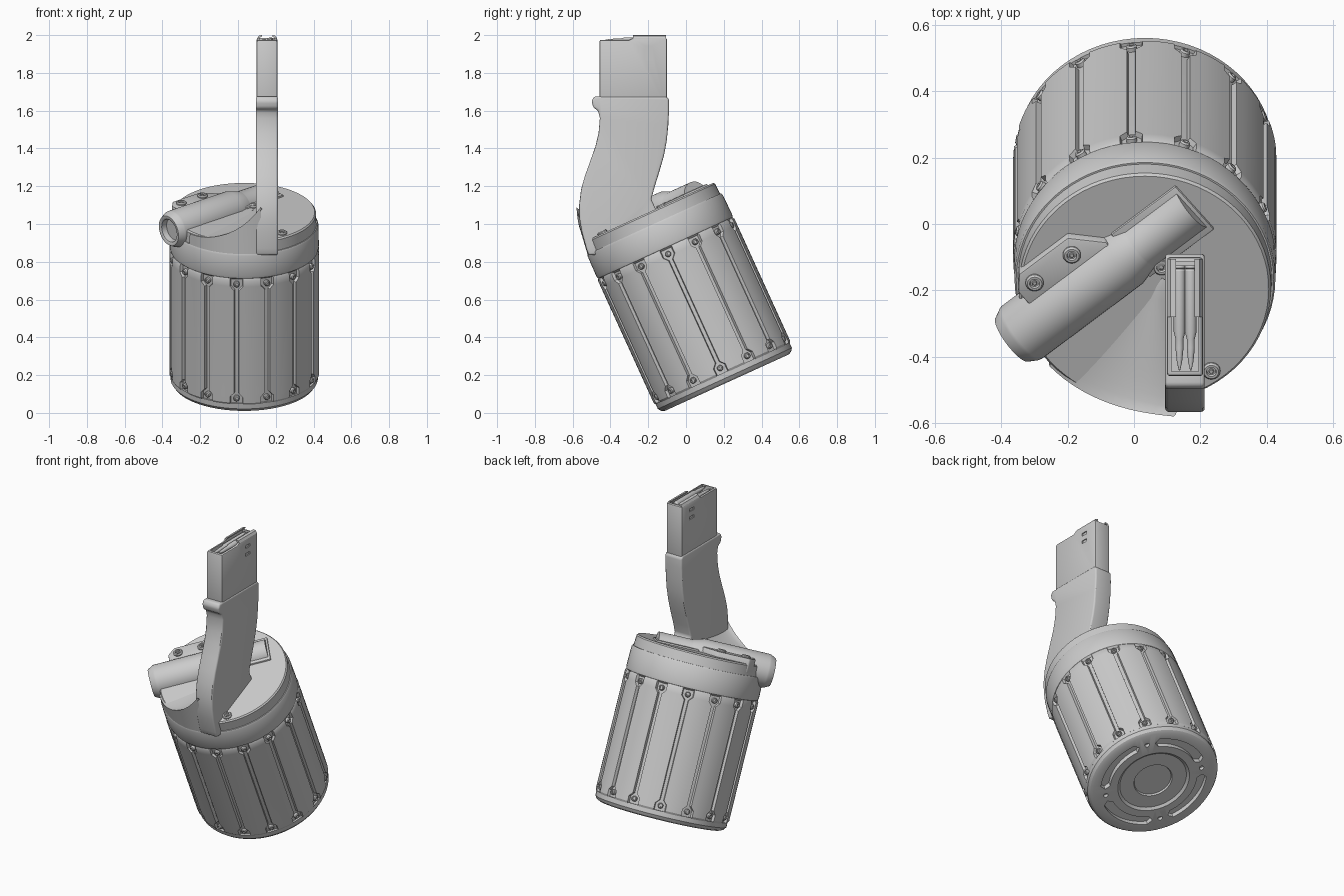
import bpy, bmesh
from math import sin, cos, pi, radians, sqrt, atan2
from mathutils import Matrix, Vector

if "Cube" in bpy.data.objects:
    bpy.data.objects.remove(bpy.data.objects["Cube"])

# tilted drum frame: local z runs up the drum axis
DRUM = Matrix.Translation((0.033, 0.216, 0.16)) @ Matrix.Rotation(radians(24.5), 4, 'X')
ID = Matrix.Identity(4)
cutters = []


def make(name, bm, M=ID):
    bmesh.ops.recalc_face_normals(bm, faces=bm.faces[:])
    me = bpy.data.meshes.new(name)
    bm.to_mesh(me)
    bm.free()
    me.transform(M)
    ob = bpy.data.objects.new(name, me)
    bpy.context.collection.objects.link(ob)
    return ob


def loft(name, rings, M=ID, caps=True):
    bm = bmesh.new()
    rows = [[bm.verts.new(p) for p in ring] for ring in rings]
    n = len(rows[0])
    for a, b in zip(rows, rows[1:]):
        for i in range(n):
            bm.faces.new((a[i], a[(i + 1) % n], b[(i + 1) % n], b[i]))
    if caps:
        bm.faces.new(rows[0])
        bm.faces.new(rows[-1])
    return make(name, bm, M)


def lathe(name, profile, M=ID, n=72):
    return loft(name, [[(r * cos(2 * pi * i / n), r * sin(2 * pi * i / n), h)
                        for i in range(n)] for r, h in profile], M)


def prism(name, pts, lo, hi, M=ID, axis='Z'):
    put = (lambda a, b, c: (c, a, b)) if axis == 'X' else (lambda a, b, c: (a, b, c))
    return loft(name, [[put(a, b, c) for a, b in pts] for c in (lo, hi)], M)


def box(name, lo, hi, M=ID):
    return prism(name, [(lo[0], lo[1]), (hi[0], lo[1]), (hi[0], hi[1]), (lo[0], hi[1])], lo[2], hi[2], M)


def bevel(ob, w, seg=2, angle=40):
    m = ob.modifiers.new("bevel", 'BEVEL')
    m.width, m.segments, m.limit_method, m.angle_limit = w, seg, 'ANGLE', radians(angle)


def cut(ob, cutter):
    cutter.hide_render = True
    cutters.append(cutter)
    m = ob.modifiers.new("cut", 'BOOLEAN')
    m.operation, m.object, m.solver = 'DIFFERENCE', cutter, 'EXACT'


# base plate with stepped face, curved slots and small holes
base = lathe("base_plate", [(0.11, 0.022), (0.115, 0.012), (0.20, 0.012), (0.215, 0.0), (0.36, 0.0),
                            (0.378, 0.008), (0.39, 0.025), (0.39, 0.055)], DRUM)
for k in range(4):
    c, w, span = k * pi / 2, 0.028, radians(31)
    pts = [(0.29 + w, c - span + 2 * span * i / 12) for i in range(13)]
    pts += [(0.29 - w, c + span - 2 * span * i / 12) for i in range(13)]
    outline = [(r * cos(a), r * sin(a)) for r, a in pts]
    for (i0, i1, ca, s) in ((12, 13, c + span, 1), (25, 0, c - span, -1)):
        tip = ((0.29) * cos(ca + s * 0.08), 0.29 * sin(ca + s * 0.08))
        outline.insert(13 if s == 1 else len(outline), tip)
    cut(base, prism("slot_cutter", outline, -0.05, 0.028, DRUM))
    a = c + pi / 4
    spot = Matrix.Translation((0.29 * cos(a), 0.29 * sin(a), 0))
    cut(base, lathe("hole_cutter", [(0.014, -0.05), (0.014, 0.02)], DRUM @ spot, 16))

# fifteen-panel drum: grooves widen into notches at both ends
rings = []
for h, half, R in ((0.05, 5.0, 0.39), (0.062, 5.0, 0.397), (0.095, 5.0, 0.397), (0.118, 1.9, 0.397),
                   (0.715, 1.9, 0.397), (0.738, 5.0, 0.397), (0.772, 5.0, 0.397), (0.785, 5.0, 0.39)):
    ring = []
    for k in range(15):
        g = -96 + 24 * k
        section = [(g - half, R), (g - half + 0.5, 0.38), (g + half - 0.5, 0.38), (g + half, R)]
        section += [(g + half + (24 - 2 * half) * i / 5, R) for i in range(1, 5)]
        ring += [(r * cos(radians(a)), r * sin(radians(a)), h) for a, r in section]
    rings.append(ring)
loft("drum_panels", rings, DRUM)

# rivets in the notches
for k in range(15):
    for h in (0.085, 0.748):
        M = DRUM @ Matrix.Rotation(radians(-96 + 24 * k), 4, 'Z') @ Matrix.Translation((0.372, 0, h)) \
            @ Matrix.Rotation(pi / 2, 4, 'Y')
        lathe("panel_rivet", [(0.016, 0), (0.016, 0.02), (0.012, 0.025), (0.007, 0.025), (0.006, 0.019)], M, 14)

# upper ring and lid
lathe("upper_ring", [(0.38, 0.775), (0.392, 0.785), (0.395, 0.80), (0.393, 0.915), (0.388, 0.925), (0.37, 0.925)], DRUM)
lathe("lid", [(0.383, 0.92), (0.38, 0.984), (0.373, 0.992), (0.36, 0.992)], DRUM)

# winding tube lying across the lid
a = atan2(0.445, 0.542)
TUBE = DRUM @ Matrix.Translation((-0.40, -0.18, 0.965)) @ Matrix.Rotation(a, 4, 'Z') @ Matrix.Rotation(pi / 2, 4, 'Y')
lathe("winding_tube", [(0.06, 0.035), (0.063, 0.004), (0.07, 0.0), (0.082, 0.0), (0.098, 0.03), (0.1, 0.04),
                       (0.1, 0.43), (0.082, 0.495), (0.08, 0.50), (0.08, 0.70)], TUBE, 48)

# seat around the narrow tube end, and the bracket beside the tube (x along tube)
ALONG = DRUM @ Matrix.Translation((-0.40, -0.18, 0)) @ Matrix.Rotation(a, 4, 'Z')
bevel(box("tube_seat", (0.46, -0.092, 0.95), (0.712, 0.092, 1.002), ALONG), 0.005)
bevel(prism("tube_bracket", [(0.13, 0.0), (0.13, 0.13), (0.17, 0.175), (0.36, 0.175), (0.44, 0.09), (0.44, 0.0)],
            0.94, 1.025, ALONG), 0.006)


# recessed-head screws
def screw(M):
    lathe("lid_screw", [(0.027, -0.01), (0.027, 0.006), (0.022, 0.012), (0.015, 0.012), (0.013, 0.003)], M, 24)
    lathe("screw_core", [(0.008, 0.0), (0.008, 0.008), (0.006, 0.01)], M, 6)


for x in (0.19, 0.335):
    screw(ALONG @ Matrix.Translation((x, 0.125, 1.025)))
for x, y in ((0.2, -0.27), (0.05, 0.075)):
    screw(DRUM @ Matrix.Translation((x, y, 0.992)))

# curved neck with collar lip, profile in y-z
profile = [(-0.455, 1.675), (-0.487, 1.675), (-0.50, 1.65), (-0.49, 1.615), (-0.465, 1.60), (-0.456, 1.56),
           (-0.463, 1.48), (-0.48, 1.41), (-0.508, 1.33), (-0.535, 1.255), (-0.556, 1.18), (-0.566, 1.10),
           (-0.564, 1.03), (-0.552, 0.96), (-0.528, 0.87), (-0.515, 0.835), (-0.44, 0.84), (-0.13, 1.02),
           (-0.165, 1.09), (-0.184, 1.13), (-0.165, 1.2), (-0.14, 1.28), (-0.116, 1.365), (-0.102, 1.44),
           (-0.094, 1.52), (-0.09, 1.60), (-0.09, 1.66), (-0.105, 1.675)]
bevel(prism("curved_neck", profile, 0.094, 0.213, ID, 'X'), 0.014, 3)

# flared fairing from the neck down to the tube
N = 12
bm = bmesh.new()
grid = []
for j in range(N + 1):
    s = j / N
    L = Vector((0.03 - 0.32 * s, 0.04 - 0.30 * s))
    Q = Vector((0.085, 0.03 - 0.40 * s))
    row = []
    for i in range(N + 1):
        t = i / N
        p = L.lerp(Q, t)
        p = p.lerp(p.normalized() * 0.387, s ** 2)
        rise = (0.07 + 0.12 * s) * t ** 2.4
        row.append(bm.verts.new((p.x, p.y + 0.2 * rise * s, 0.985 + rise)))
    grid.append(row)
grid.append([bm.verts.new((0.389 * v.co.x / v.co.xy.length, 0.389 * v.co.y / v.co.xy.length, 0.925)) for v in grid[-1]])
for r0, r1 in zip(grid, grid[1:]):
    for i in range(N):
        bm.faces.new((r0[i], r0[i + 1], r1[i + 1], r1[i]))
make("neck_fairing", bm, DRUM)

# straight upper throat with open mouth and side windows
throat = prism("throat", [(-0.458, 1.62), (-0.458, 1.975), (-0.30, 1.975), (-0.28, 1.985), (-0.10, 1.985),
                          (-0.10, 1.62)], 0.099, 0.208, ID, 'X')
bevel(throat, 0.009, 2, 60)
cut(throat, box("mouth_cutter", (0.113, -0.444, 1.9), (0.194, -0.115, 2.1)))
for z in (1.935, 1.885):
    for x in (0.09, 0.202):
        cut(throat, box("window_cutter", (x, -0.22, z - 0.009), (x + 0.015, -0.178, z + 0.009)))

# feed lips folding inward
for s in (-1, 1):
    sec = [(0.154 + s * dx, z) for dx, z in ((0.053, 1.96), (0.053, 1.982), (0.044, 1.996), (0.028, 2.0),
                                             (0.028, 1.992), (0.04, 1.986), (0.043, 1.96))]
    loft("feed_lip", [[(x, y, z) for x, z in sec] for y in (-0.28, -0.105)])

# two staggered rounds in the mouth
for x, z in ((0.137, 1.962), (0.171, 1.97)):
    M = Matrix.Translation((x, -0.125, z)) @ Matrix.Rotation(pi / 2, 4, 'X')
    lathe("round", [(0.017, 0), (0.018, 0.003), (0.018, 0.008), (0.015, 0.011), (0.018, 0.016), (0.0175, 0.2),
                    (0.012, 0.222), (0.012, 0.248), (0.011, 0.26), (0.008, 0.29), (0.002, 0.316)], M, 20)

# bake modifiers, drop cutters, smooth by angle
bpy.context.view_layer.update()
deps = bpy.context.evaluated_depsgraph_get()
solids = [o for o in bpy.context.scene.objects if o not in cutters]
baked = [(o, bpy.data.meshes.new_from_object(o.evaluated_get(deps))) for o in solids]
for o, me in baked:
    o.modifiers.clear()
    o.data = me
    me.shade_smooth()
    me.set_sharp_from_angle(angle=radians(30))
for c in cutters:
    bpy.data.objects.remove(c)
